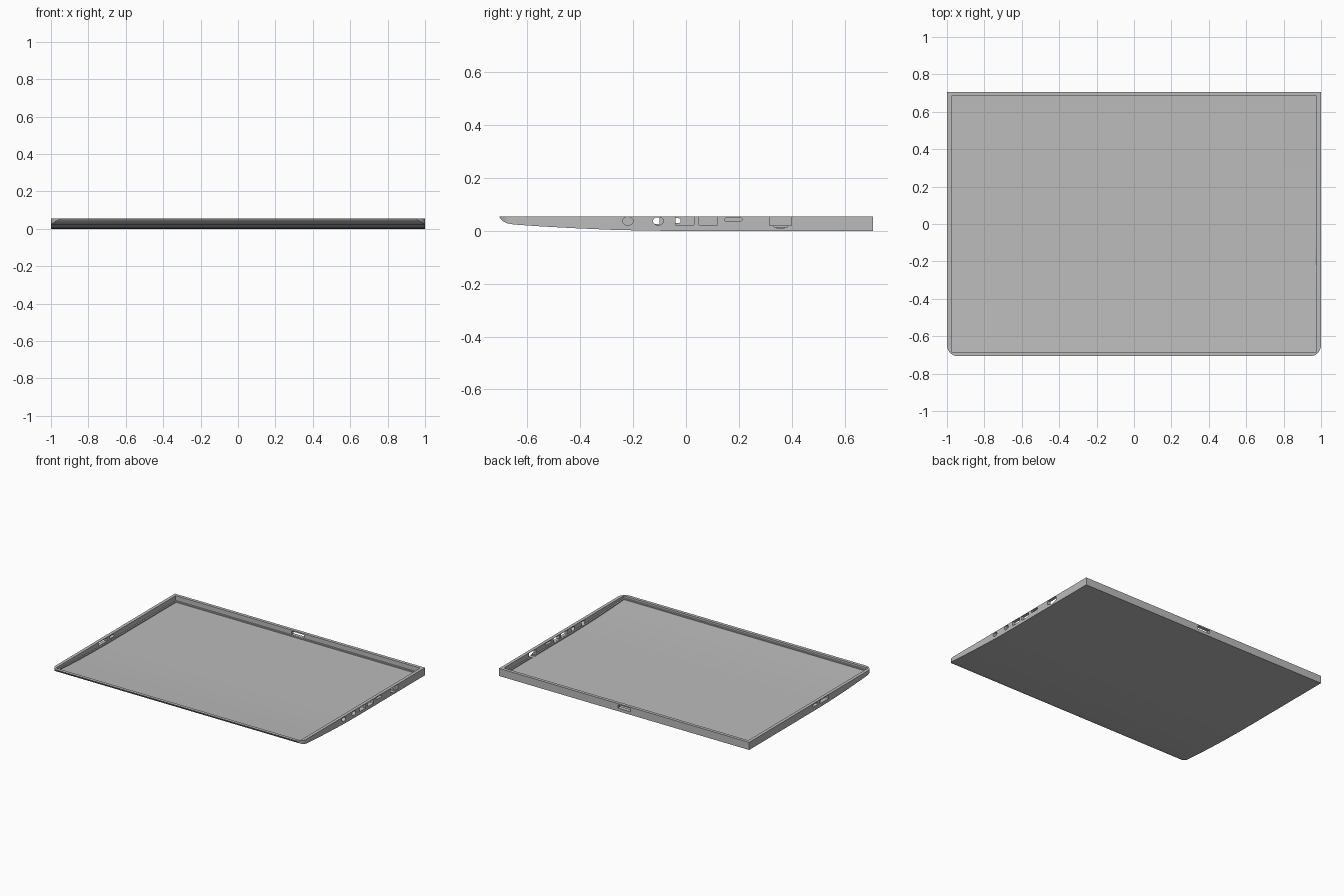
import bpy, bmesh, math
from mathutils import Vector

if "Cube" in bpy.data.objects:
    bpy.data.objects.remove(bpy.data.objects["Cube"], do_unlink=True)

W, D, H = 1.0, 0.707, 0.055

shell_mat = bpy.data.materials.new("shell grey")
shell_mat.use_nodes = True
GREY = (0.5, 0.5, 0.5, 1)
shell_mat.diffuse_color = GREY
shell_mat.node_tree.nodes["Principled BSDF"].inputs["Base Color"].default_value = GREY


def prism(name, points, offset):
    """Solid made by sweeping a closed outline of 3D points along offset."""
    bm = bmesh.new()
    face = bm.faces.new([bm.verts.new(p) for p in points])
    grown = bmesh.ops.extrude_face_region(bm, geom=[face])["geom"]
    verts = [g for g in grown if isinstance(g, bmesh.types.BMVert)]
    bmesh.ops.translate(bm, verts=verts, vec=Vector(offset))
    bmesh.ops.recalc_face_normals(bm, faces=bm.faces)
    mesh = bpy.data.meshes.new(name)
    bm.to_mesh(mesh)
    bm.free()
    obj = bpy.data.objects.new(name, mesh)
    bpy.context.collection.objects.link(obj)
    mesh.materials.append(shell_mat)
    return obj


def combine(body, tool, operation):
    """Apply a boolean and discard the tool."""
    tool.hide_render = True
    mod = body.modifiers.new("cut", "BOOLEAN")
    mod.operation, mod.object, mod.solver = operation, tool, "EXACT"
    bpy.context.view_layer.objects.active = body
    bpy.ops.object.modifier_apply(modifier=mod.name)
    bpy.data.objects.remove(tool, do_unlink=True)


def arc(cx, cy, rx, ry, start, end, n):
    return [(cx + rx * math.cos(math.radians(start + (end - start) * i / n)),
             cy + ry * math.sin(math.radians(start + (end - start) * i / n)))
            for i in range(n + 1)]


def box(u0, u1, v0, v1):
    return [(u0, v0), (u1, v0), (u1, v1), (u0, v1)]


def slot(u0, u1, v0, v1):
    r = (v1 - v0) / 2
    return arc(u1 - r, v0 + r, r, r, -90, 90, 8) + arc(u0 + r, v0 + r, r, r, 90, 270, 8)


# Case: side profile with a belly that sweeps up to a thin front lip
belly = [(-D, H), (-0.702, 0.047), (-0.69, 0.035), (-0.675, 0.028), (-0.65, 0.024),
         (-0.55, 0.017), (-0.42, 0.010), (-0.28, 0.004), (-0.15, 0.001), (-0.05, 0)]
outline = belly + [(D, 0), (D, H)]
case = prism("base_case", [(-W, y, z) for y, z in outline], (2 * W, 0, 0))

# Rounded front corners
R = 0.06
plan = [(W, D), (-W, D)] + arc(-W + R, -D + R, R, R, 180, 270, 10) \
    + arc(W - R, -D + R, R, R, 270, 360, 10)
combine(case, prism("plan_cutter", [(x, y, -0.1) for x, y in plan], (0, 0, 0.3)), "INTERSECT")

# Tray: floor follows the belly, with a small step at the foot of the wall
def tray(inset, lift):
    x, front, back = W - inset, -D + inset, D - inset
    floor = [(front, 0.033), (-0.55, 0.026), (-0.42, 0.020), (-0.28, 0.016), (-0.1, 0.013), (back, 0.013)]
    pts = [(-x, y, z + lift) for y, z in floor] + [(-x, back, 0.1), (-x, front, 0.1)]
    return prism("tray_cutter", pts, (2 * x, 0, 0))

combine(case, tray(0.023, 0.008), "DIFFERENCE")
combine(case, tray(0.033, 0), "DIFFERENCE")

# Ports in the +x wall: two jacks, two square sockets, a slim slot, a stepped socket
right_ports = [arc(y, 0.037, 0.02, 0.0155, 0, 342, 19) for y in (-0.22, -0.105)]
right_ports += [box(y, y + 0.07, 0.022, 0.052) for y in (-0.04, 0.05)]
right_ports.append(slot(0.147, 0.212, 0.035, 0.050))
right_ports.append([(0.315, 0.052), (0.315, 0.020), (0.332, 0.020), (0.332, 0.015), (0.342, 0.015),
                    (0.342, 0.010), (0.373, 0.010), (0.373, 0.015), (0.383, 0.015),
                    (0.383, 0.020), (0.40, 0.020), (0.40, 0.052)])
for port in right_ports:
    combine(case, prism("port_cutter", [(W - 0.04, y, z) for y, z in port], (0.1, 0, 0)), "DIFFERENCE")

# Ports in the -x wall
for port in (box(-0.2, -0.1, 0.026, 0.05), slot(-0.07, -0.02, 0.03, 0.048)):
    combine(case, prism("port_cutter", [(-W - 0.06, y, z) for y, z in port], (0.1, 0, 0)), "DIFFERENCE")

# Port in the middle of the back wall
combine(case, prism("port_cutter", [(x, D - 0.04, z) for x, z in box(-0.05, 0.05, 0.022, 0.046)],
                    (0, 0.1, 0)), "DIFFERENCE")

# Shading: smooth curves, sharp corners
bpy.ops.object.select_all(action="DESELECT")
case.select_set(True)
bpy.context.view_layer.objects.active = case
bpy.ops.object.shade_smooth_by_angle(angle=math.radians(30))
